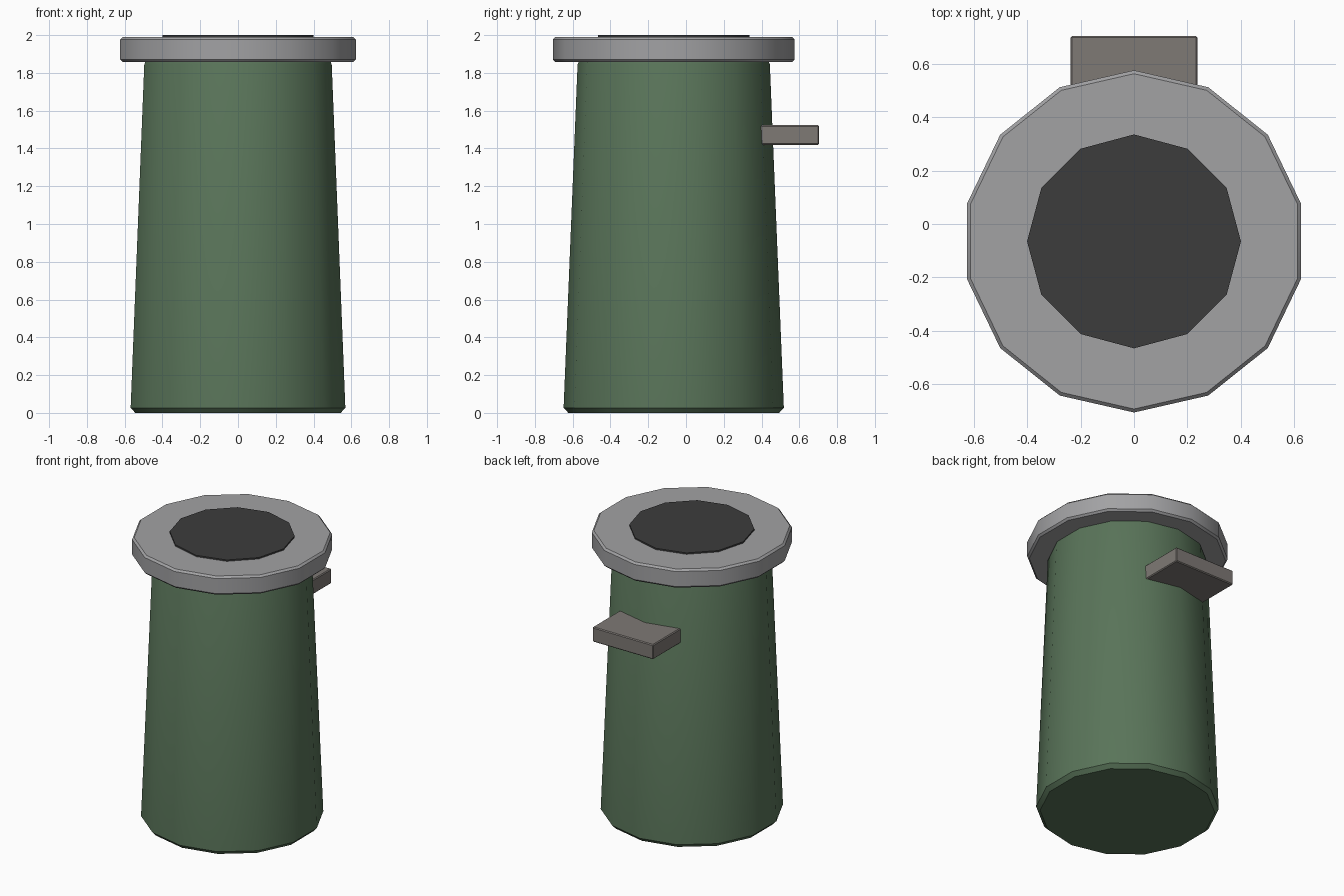
import bpy, bmesh, math

cube = bpy.data.objects.get("Cube")
if cube:
    bpy.data.objects.remove(cube, do_unlink=True)

AXIS_Y = -0.065


def material(name, rgb):
    m = bpy.data.materials.new(name)
    m.use_nodes = True
    m.diffuse_color = (*rgb, 1)
    m.node_tree.nodes["Principled BSDF"].inputs["Base Color"].default_value = (*rgb, 1)
    return m


def finish(name, bm, mat):
    bmesh.ops.recalc_face_normals(bm, faces=bm.faces)
    me = bpy.data.meshes.new(name)
    bm.to_mesh(me)
    bm.free()
    me.materials.append(mat)
    ob = bpy.data.objects.new(name, me)
    bpy.context.collection.objects.link(ob)
    bpy.ops.object.select_all(action="DESELECT")
    ob.select_set(True)
    bpy.context.view_layer.objects.active = ob
    bpy.ops.object.shade_smooth_by_angle(angle=math.radians(30))
    return ob


def lathe(name, profile, sides, mat):
    """Closed solid from (radius, height) rings, with a corner facing the front."""
    bm = bmesh.new()
    rings = []
    for r, z in profile:
        angles = [math.tau * i / sides for i in range(sides)]
        rings.append([bm.verts.new((r * math.sin(a), AXIS_Y - r * math.cos(a), z)) for a in angles])
    for low, high in zip(rings, rings[1:]):
        for i in range(sides):
            j = (i + 1) % sides
            bm.faces.new((low[i], low[j], high[j], high[i]))
    bm.faces.new(rings[0])
    bm.faces.new(rings[-1])
    return finish(name, bm, mat)


green = material("bin green", (0.1, 0.175, 0.1))
grey = material("rim grey", (0.36, 0.36, 0.37))
dark = material("opening dark", (0.045, 0.045, 0.045))
brown = material("handle warm grey", (0.21, 0.192, 0.178))

# Tapered body with chamfered ends
lathe("body", [(0.558, 0), (0.583, 0.027), (0.509, 1.845), (0.498, 1.87)], 14, green)

# Overhanging rim
lathe("rim", [(0.627, 1.858), (0.64, 1.871), (0.64, 1.977), (0.627, 1.99)], 14, grey)

# Dark opening on top
lathe("opening", [(0.4, 1.96), (0.4, 2.0)], 12, dark)

# Handle block at the back
bm = bmesh.new()
bmesh.ops.create_cube(bm, size=1)
for v in bm.verts:
    v.co = (v.co.x * 0.474, 0.548 + v.co.y * 0.312, 1.471 + v.co.z * 0.104)
bmesh.ops.bevel(bm, geom=bm.edges[:], offset=0.006, segments=1, affect="EDGES")
finish("handle", bm, brown)
